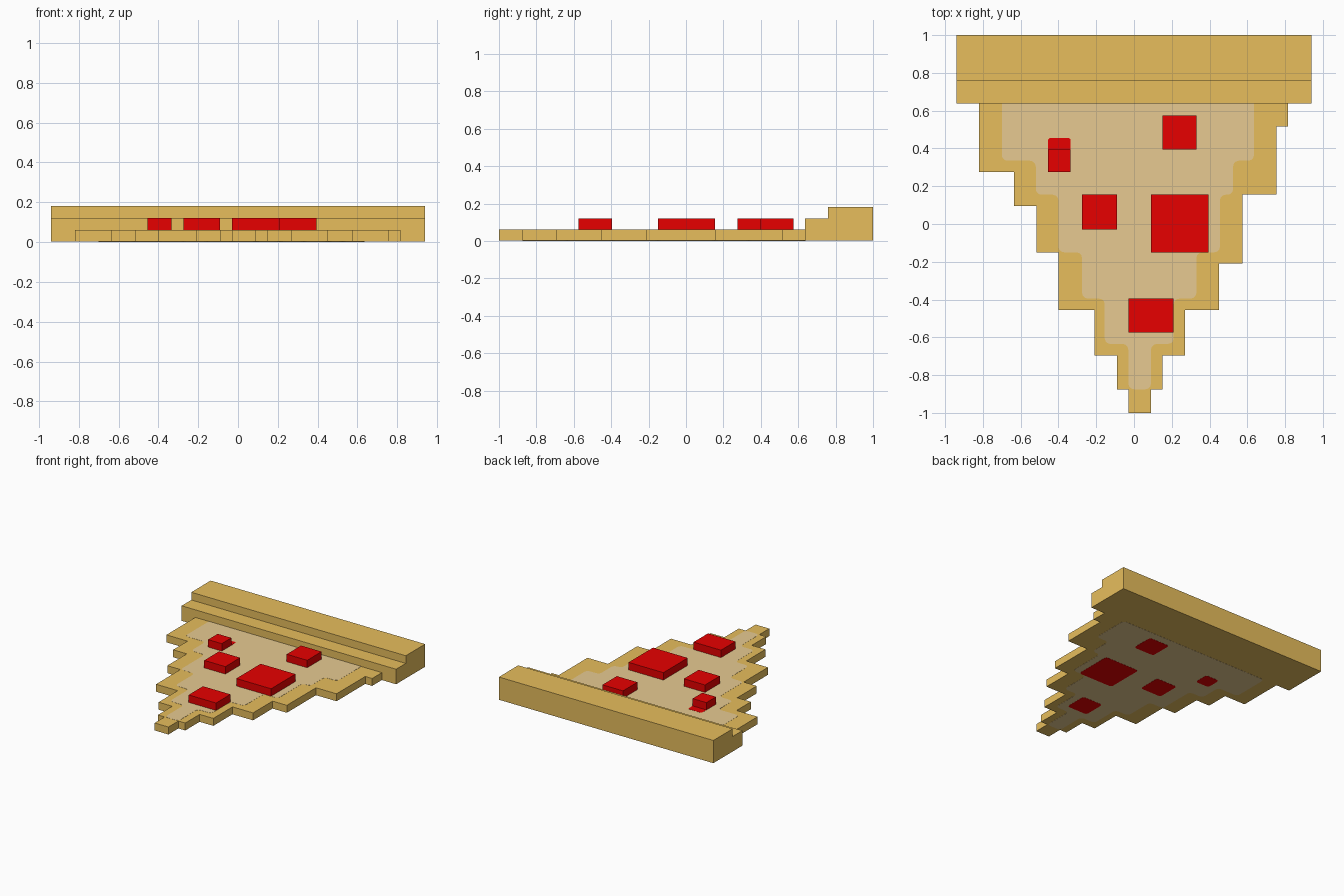
import bpy, bmesh
from mathutils import Vector

if "Cube" in bpy.data.objects:
    bpy.data.objects.remove(bpy.data.objects["Cube"])


def material(name, rgb):
    m = bpy.data.materials.new(name)
    m.diffuse_color = (*rgb, 1.0)
    m.use_nodes = True
    m.node_tree.nodes["Principled BSDF"].inputs["Base Color"].default_value = m.diffuse_color
    return m


TAN = material("baked crust tan", (0.797, 0.514, 0.108))
CHEESE = material("pale cheese", (0.797, 0.590, 0.285))
RED = material("pepperoni red", (0.797, 0.0, 0.0))


def prism(name, points, direction, mat, rounding=0.0):
    """Extrude a closed 3D outline along a direction, optionally rounding its corners."""
    bm = bmesh.new()
    bm.faces.new([bm.verts.new(p) for p in points])
    if rounding:
        bmesh.ops.bevel(bm, geom=bm.verts[:], offset=rounding, segments=3,
                        profile=0.5, affect='VERTICES')
    ext = bmesh.ops.extrude_face_region(bm, geom=bm.faces[:], use_keep_orig=True)
    verts = [g for g in ext["geom"] if isinstance(g, bmesh.types.BMVert)]
    bmesh.ops.translate(bm, verts=verts, vec=Vector(direction))
    bmesh.ops.recalc_face_normals(bm, faces=bm.faces[:])
    me = bpy.data.meshes.new(name)
    bm.to_mesh(me)
    bm.free()
    me.materials.append(mat)
    ob = bpy.data.objects.new(name, me)
    bpy.context.collection.objects.link(ob)
    return ob


def plate(name, outline, z0, z1, mat, rounding=0.0):
    return prism(name, [(x, y, z0) for x, y in outline], (0, 0, z1 - z0), mat, rounding)


def rect(x0, x1, y0, y1):
    return [(x0, y0), (x1, y0), (x1, y1), (x0, y1)]


def stairs(steps, top):
    """Stepped edge from the back down to the tip; each step is (x, lower y)."""
    pts, y = [], top
    for x, low in steps:
        pts += [(x, y), (x, low)]
        y = low
    return pts


def wedge(left, right, top):
    return stairs(left, top) + stairs(right, top)[::-1]


# stepped dough slab
slab_left = [(-.82, .275), (-.635, .095), (-.515, -.15), (-.40, -.455),
             (-.21, -.695), (-.09, -.875), (-.03, -1)]
slab_right = [(.815, .515), (.755, .155), (.575, -.21), (.45, -.455),
              (.27, -.695), (.15, -.875), (.09, -1)]
plate("dough_slab", wedge(slab_left, slab_right, .64), .002, .061, TAN)

# stepped crust at the back
crust = [(.637, .002), (1, .002), (1, .182), (.758, .182), (.758, .121), (.637, .121)]
prism("back_crust", [(-.94, y, z) for y, z in crust], (1.88, 0, 0), TAN)

# cheese colour on top and underneath
cheese_left = [(-.70, .335), (-.52, .155), (-.40, -.15), (-.275, -.395),
               (-.155, -.635), (-.03, -.875)]
cheese_right = [(.635, .335), (.525, .155), (.455, -.15), (.33, -.395),
                (.21, -.635), (.09, -.875)]
plate("cheese_top", wedge(cheese_left, cheese_right, .68), .058, .062, CHEESE, .03)
plate("cheese_underside", wedge(cheese_left, cheese_right, .64), .001, .004, CHEESE, .03)

# toppings, each with a red patch showing underneath
toppings = [(-.455, -.335, .275, .395), (.15, .33, .395, .575),
            (-.275, -.09, -.03, .155), (.09, .395, -.15, .155),
            (-.03, .21, -.575, -.395)]
patches = [(-.455, -.335, .30, .42)] + toppings[1:4] + [(-.03, .15, -.575, -.395)]
for i, (box, patch) in enumerate(zip(toppings, patches), 1):
    plate(f"topping_{i}", rect(*box), .055, .121, RED)
    plate(f"topping_patch_{i}", rect(*patch), 0, .003, RED, .02)

# flat red patch behind the small topping
plate("sauce_patch", rect(-.455, -.335, .36, .455), .058, .063, RED, .012)
